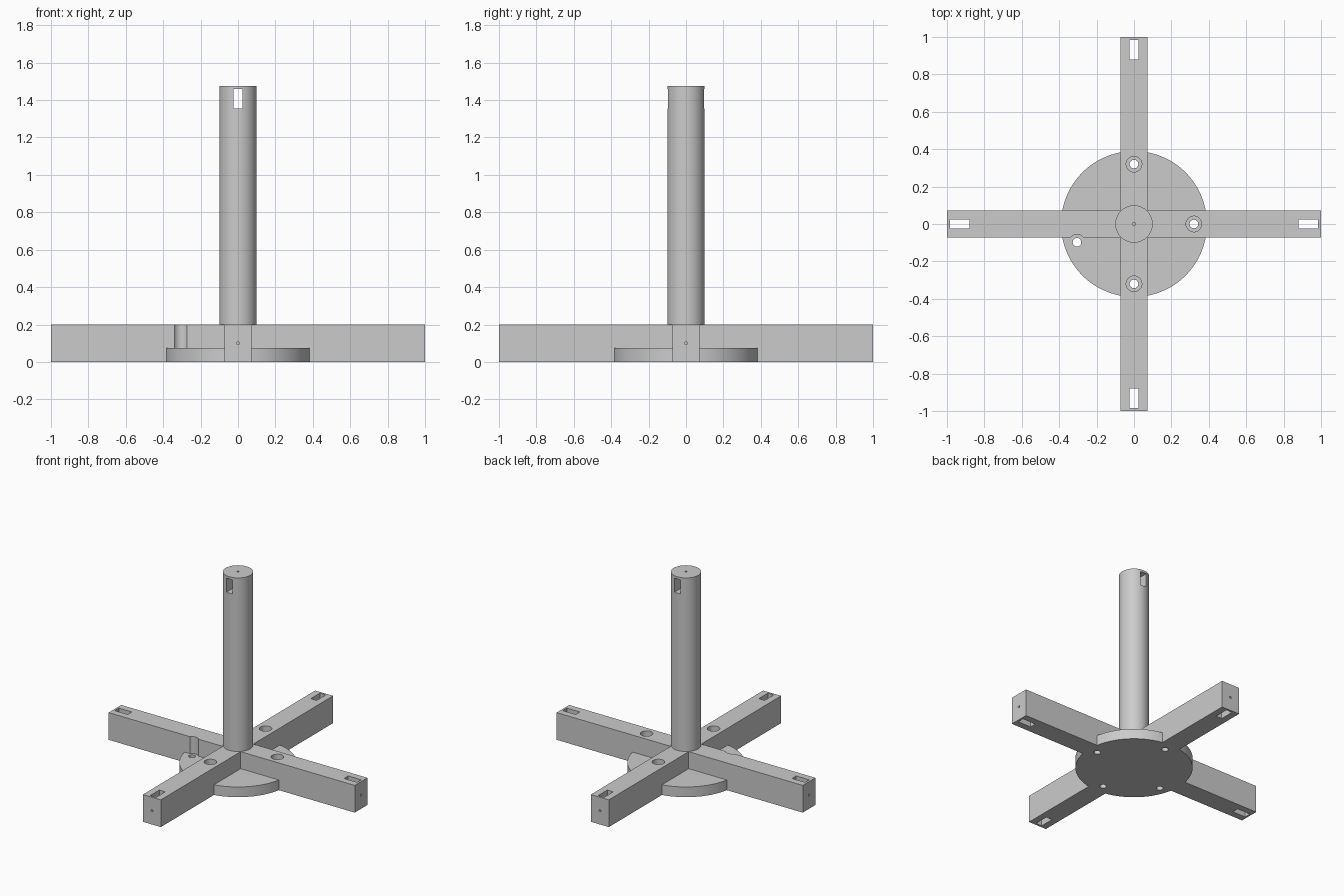
import bpy
from math import pi

if "Cube" in bpy.data.objects:
    bpy.data.objects.remove(bpy.data.objects["Cube"], do_unlink=True)

grey = bpy.data.materials.new("plain_grey")
grey.use_nodes = True
colour = (0.6, 0.6, 0.6, 1)
grey.diffuse_color = colour
grey.node_tree.nodes["Principled BSDF"].inputs["Base Color"].default_value = colour

ARM_HALF = 0.073
ARM_TOP = 0.2
DISC_R = 0.39
DISC_TOP = 0.075
POLE_TOP = 1.475


def box(name, low, high):
    centre = [(a + b) / 2 for a, b in zip(low, high)]
    bpy.ops.mesh.primitive_cube_add(size=1, location=centre)
    ob = bpy.context.object
    ob.name = name
    ob.scale = [b - a for a, b in zip(low, high)]
    bpy.ops.object.transform_apply(location=True, rotation=True, scale=True)
    ob.data.materials.append(grey)
    return ob


def cylinder(name, radius, centre, depth, sides=32, rotation=(0, 0, 0)):
    bpy.ops.mesh.primitive_cylinder_add(vertices=sides, radius=radius, depth=depth,
                                        location=centre, rotation=rotation)
    ob = bpy.context.object
    ob.name = name
    bpy.ops.object.transform_apply(location=True, rotation=True, scale=True)
    ob.data.materials.append(grey)
    return ob


def upright(name, radius, x, y, low, high, sides=32):
    return cylinder(name, radius, (x, y, (low + high) / 2), high - low, sides)


def cut(target, cutter):
    cutter.hide_render = True
    mod = target.modifiers.new("cut", "BOOLEAN")
    mod.operation = "DIFFERENCE"
    mod.solver = "EXACT"
    mod.object = cutter
    bpy.context.view_layer.objects.active = target
    bpy.ops.object.modifier_apply(modifier=mod.name)
    bpy.data.objects.remove(cutter, do_unlink=True)


# Base disc and the crossed beams
disc = upright("base_disc", DISC_R, 0, 0, 0, DISC_TOP, 96)
cross = box("cross_beam", (-1, -ARM_HALF, 0), (1, ARM_HALF, ARM_TOP))
back = box("back_arm", (-ARM_HALF, ARM_HALF, 0), (ARM_HALF, 1, ARM_TOP))
front = box("front_arm", (-ARM_HALF, -1, 0), (ARM_HALF, -ARM_HALF, ARM_TOP))
arms = (cross, back, front)

# Recess under the beams that receives the disc
for arm in arms:
    cut(arm, upright("disc_recess", DISC_R, 0, 0, -0.1, DISC_TOP, 96))

# Screw holes: wide bore in the arm, narrow hole through the disc
for arm, x, y in ((cross, 0.32, 0), (back, 0, 0.32), (front, 0, -0.32),
                  (cross, -0.305, -0.098)):
    cut(arm, upright("bore", 0.042, x, y, DISC_TOP - 0.03, 0.3))
    cut(disc, upright("screw_hole", 0.023, x, y, -0.1, 0.3))

# Vertical slots and pilot holes at the four arm ends
for arm, dx, dy in ((cross, 1, 0), (cross, -1, 0), (back, 0, 1), (front, 0, -1)):
    sx, sy = (0.053, 0.024) if dx else (0.024, 0.053)
    cx, cy = dx * 0.932, dy * 0.932
    cut(arm, box("slot", (cx - sx, cy - sy, -0.1), (cx + sx, cy + sy, 0.3)))
    turn = (0, pi / 2, 0) if dx else (pi / 2, 0, 0)
    cut(arm, cylinder("pilot", 0.008, (dx, dy, 0.1), 0.3, 16, turn))

# Upright pole with a slot through its head and a pilot hole on top
pole = upright("pole", 0.1, 0, 0, ARM_TOP, POLE_TOP, 64)
cut(pole, box("pole_slot", (-0.024, -0.2, 1.355), (0.024, 0.2, 1.458)))
cut(pole, upright("pole_pilot", 0.008, 0, 0, 1.4, 1.6, 16))

for ob in (disc, pole) + arms:
    bpy.ops.object.select_all(action="DESELECT")
    ob.select_set(True)
    bpy.context.view_layer.objects.active = ob
    bpy.ops.object.shade_smooth_by_angle(angle=pi / 6)
